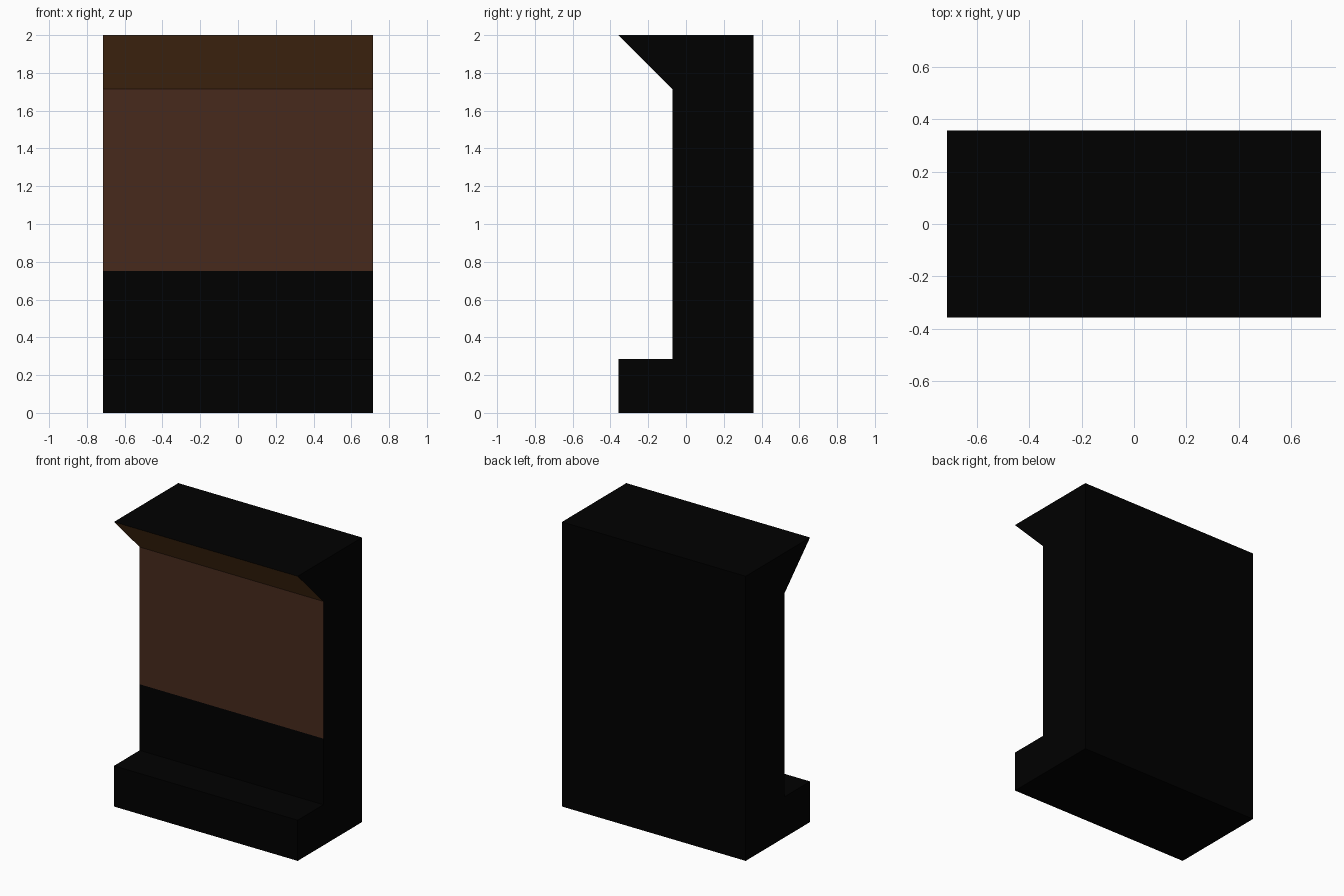
import bpy, bmesh

if "Cube" in bpy.data.objects:
    bpy.data.objects.remove(bpy.data.objects["Cube"])


def material(name, r, g, b):
    m = bpy.data.materials.new(name)
    m.diffuse_color = (r, g, b, 1.0)
    m.use_nodes = True
    m.node_tree.nodes["Principled BSDF"].inputs["Base Color"].default_value = m.diffuse_color
    return m


black = material("black", 0.0, 0.0, 0.0)
wall_brown = material("panel_brown", 0.063, 0.0226, 0.0118)
lip_brown = material("overhang_brown", 0.178, 0.068, 0.018)

# Side profile (y, z) of the upright slab, foot ledge and slanted overhang
U = 1 / 7
D, W, WALL = 2.5 * U, 5 * U, -0.5 * U
PANEL_Z = 0.75
profile = [(D, 0), (D, 2), (-D, 2), (WALL, 12 * U), (WALL, PANEL_Z),
           (WALL, 2 * U), (-D, 2 * U), (-D, 0)]

bm = bmesh.new()
left = [bm.verts.new((-W, y, z)) for y, z in profile]
right = [bm.verts.new((W, y, z)) for y, z in profile]
bm.faces.new(left)
bm.faces.new(right[::-1])
n = len(profile)
for i in range(n):
    j = (i + 1) % n
    bm.faces.new((left[i], right[i], right[j], left[j]))
bmesh.ops.recalc_face_normals(bm, faces=bm.faces[:])

# Brown recessed panel above the split, brown slanted underside
for f in bm.faces:
    c = f.calc_center_median()
    if f.normal.y < -0.9 and c.z > PANEL_Z:
        f.material_index = 1
    elif f.normal.y < -0.5 and f.normal.z < -0.5:
        f.material_index = 2

# Triangulate the concave side faces cleanly
bmesh.ops.triangulate(bm, faces=[f for f in bm.faces if len(f.verts) > 4])

mesh = bpy.data.meshes.new("wall_block")
bm.to_mesh(mesh)
bm.free()
for m in (black, wall_brown, lip_brown):
    mesh.materials.append(m)
bpy.context.collection.objects.link(bpy.data.objects.new("wall_block", mesh))
